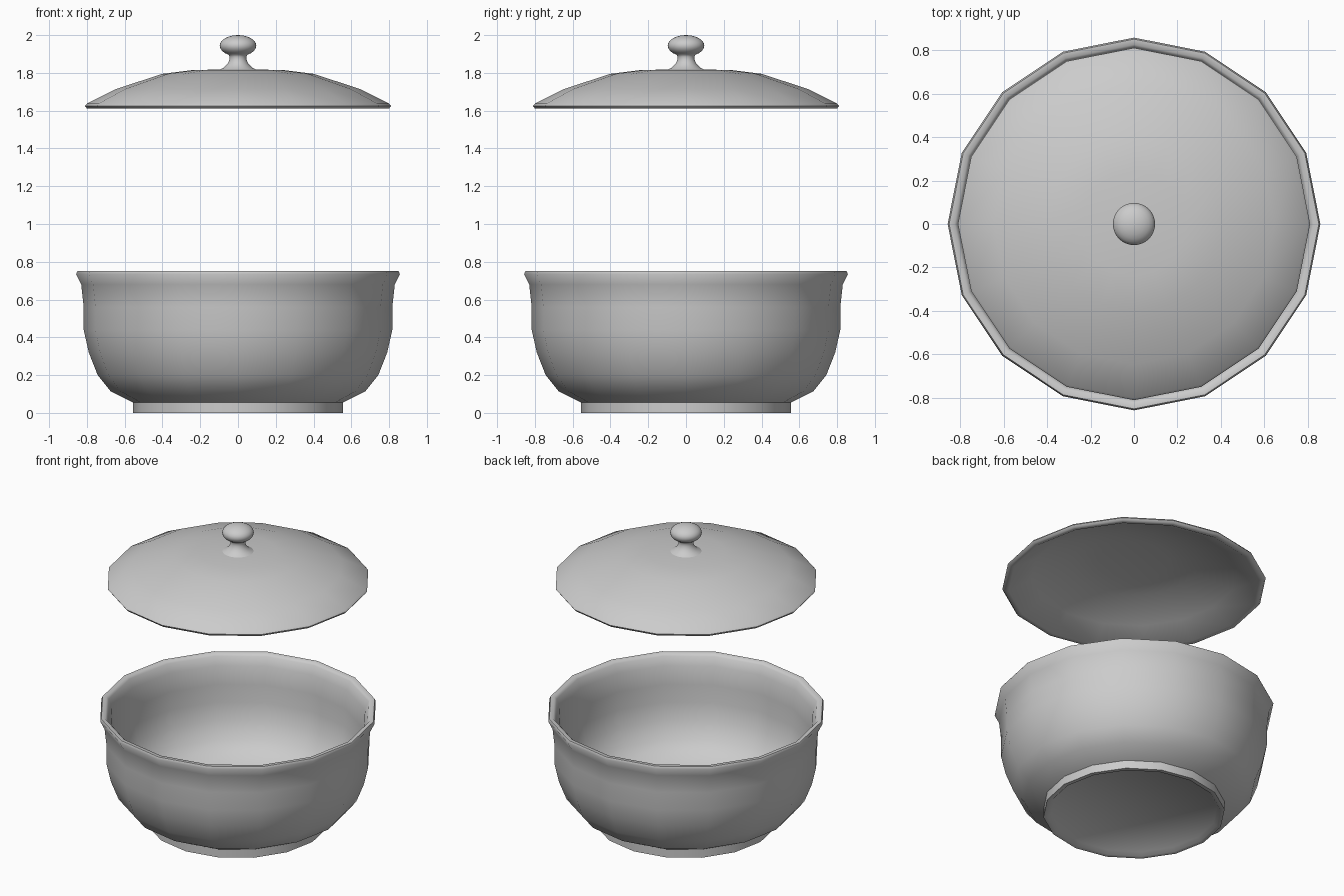
import bpy, bmesh, math

if "Cube" in bpy.data.objects:
    bpy.data.objects.remove(bpy.data.objects["Cube"])


def lathe(name, profile, sides, angle=60):
    """Revolve an (r, z) profile about z; r = 0 closes to a pole."""
    bm = bmesh.new()
    rings = []
    for r, z in profile:
        if r == 0:
            rings.append([bm.verts.new((0, 0, z))] * sides)
        else:
            rings.append([bm.verts.new((r * math.cos(2 * math.pi * i / sides),
                                        r * math.sin(2 * math.pi * i / sides), z))
                          for i in range(sides)])
    for a, b in zip(rings, rings[1:]):
        for i in range(sides):
            j = (i + 1) % sides
            quad = list(dict.fromkeys((a[i], a[j], b[j], b[i])))
            bm.faces.new(quad)
    bmesh.ops.recalc_face_normals(bm, faces=bm.faces)
    me = bpy.data.meshes.new(name)
    bm.to_mesh(me)
    bm.free()
    ob = bpy.data.objects.new(name, me)
    bpy.context.collection.objects.link(ob)
    bpy.ops.object.select_all(action='DESELECT')
    ob.select_set(True)
    bpy.context.view_layer.objects.active = ob
    bpy.ops.object.shade_smooth_by_angle(angle=math.radians(angle))
    return ob


# Bowl: recessed foot, outer wall, flared rim, inner wall
lathe("bowl", [
    (0, 0.02), (0.51, 0.02), (0.53, 0), (0.557, 0), (0.557, 0.055),
    (0.675, 0.115), (0.743, 0.20), (0.79, 0.32), (0.817, 0.44),
    (0.817, 0.56), (0.83, 0.68), (0.857, 0.735), (0.85, 0.75),
    (0.825, 0.75), (0.812, 0.735), (0.79, 0.68), (0.775, 0.56),
    (0.775, 0.44), (0.75, 0.33), (0.70, 0.22), (0.62, 0.15),
    (0.50, 0.10), (0.25, 0.075), (0, 0.07)], 16)

# Floating lid: domed shell
lathe("lid", [
    (0, 1.82), (0.24, 1.815), (0.40, 1.795), (0.645, 1.715),
    (0.80, 1.637), (0.81, 1.625), (0.80, 1.611), (0.77, 1.611),
    (0.63, 1.69), (0.39, 1.768), (0.23, 1.788), (0, 1.793)], 16)

# Knob: flared stem and flattened ball
ball = [(0.097 * math.cos(t), 1.944 + 0.056 * math.sin(t))
        for t in (math.radians(a) for a in range(-60, 90, 15))]
lathe("lid_knob", [
    (0, 1.81), (0.105, 1.813), (0.075, 1.828), (0.055, 1.848),
    (0.045, 1.87), (0.045, 1.885)] + ball + [(0, 2.0)], 32)
